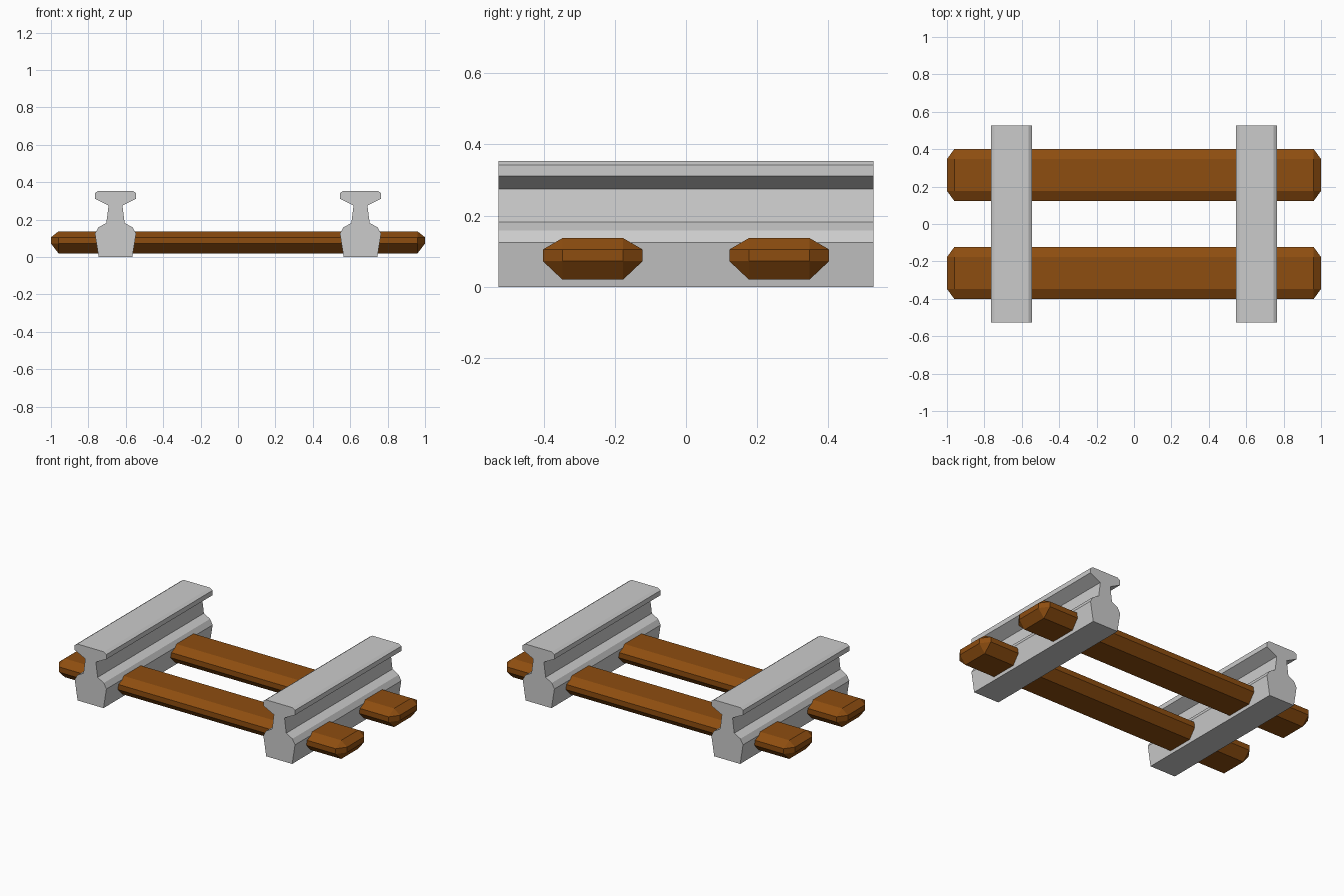
import bpy, bmesh
from itertools import product

if "Cube" in bpy.data.objects:
    bpy.data.objects.remove(bpy.data.objects["Cube"])

RAIL_X, RAIL_HALF = 0.655, 0.527
TIE_Y = 0.262

wood = bpy.data.materials.new("wood")
wood.diffuse_color = (0.27, 0.075, 0.005, 1)
wood.use_nodes = True
wood.node_tree.nodes["Principled BSDF"].inputs["Base Color"].default_value = wood.diffuse_color


def finish(name, bm, location, material=None):
    bmesh.ops.recalc_face_normals(bm, faces=bm.faces[:])
    mesh = bpy.data.meshes.new(name)
    bm.to_mesh(mesh)
    bm.free()
    obj = bpy.data.objects.new(name, mesh)
    obj.location = location
    bpy.context.collection.objects.link(obj)
    if material:
        mesh.materials.append(material)
    return obj


def rail(name, x):
    # Right half of the rail section, bottom to top, then mirrored
    half = [(0.09, 0), (0.11, 0.125), (0.092, 0.158), (0.049, 0.182),
            (0.037, 0.275), (0.11, 0.312), (0.11, 0.342), (0.092, 0.354)]
    section = half + [(-px, pz) for px, pz in reversed(half)]
    bm = bmesh.new()
    face = bm.faces.new([bm.verts.new((px, -RAIL_HALF, pz)) for px, pz in section])
    swept = bmesh.ops.extrude_face_region(bm, geom=[face], use_keep_orig=True)["geom"]
    bmesh.ops.translate(bm, vec=(0, 2 * RAIL_HALF, 0),
                        verts=[g for g in swept if isinstance(g, bmesh.types.BMVert)])
    return finish(name, bm, (x, 0, 0))


def tie(name, y):
    # Chamfered beam: each corner is cut by a triangle, deeper underneath
    outer = ((-1, 1), (-0.14, 0.14), (0.02, 0.137))
    inner = ((-0.96, 0.96), (-0.085, 0.085), (0.072, 0.105))
    bm = bmesh.new()
    for corner in product((0, 1), repeat=3):
        for axis in range(3):
            bm.verts.new([(outer if a == axis else inner)[a][corner[a]] for a in range(3)])
    bmesh.ops.convex_hull(bm, input=bm.verts[:])
    bmesh.ops.dissolve_limit(bm, angle_limit=0.01, verts=bm.verts[:], edges=bm.edges[:])
    return finish(name, bm, (0, y, 0), wood)


# Two steel rails lying across two wooden ties
for side, s in (("left", -1), ("right", 1)):
    rail(f"{side}_rail", s * RAIL_X)
for end, s in (("front", -1), ("back", 1)):
    tie(f"{end}_tie", s * TIE_Y)
